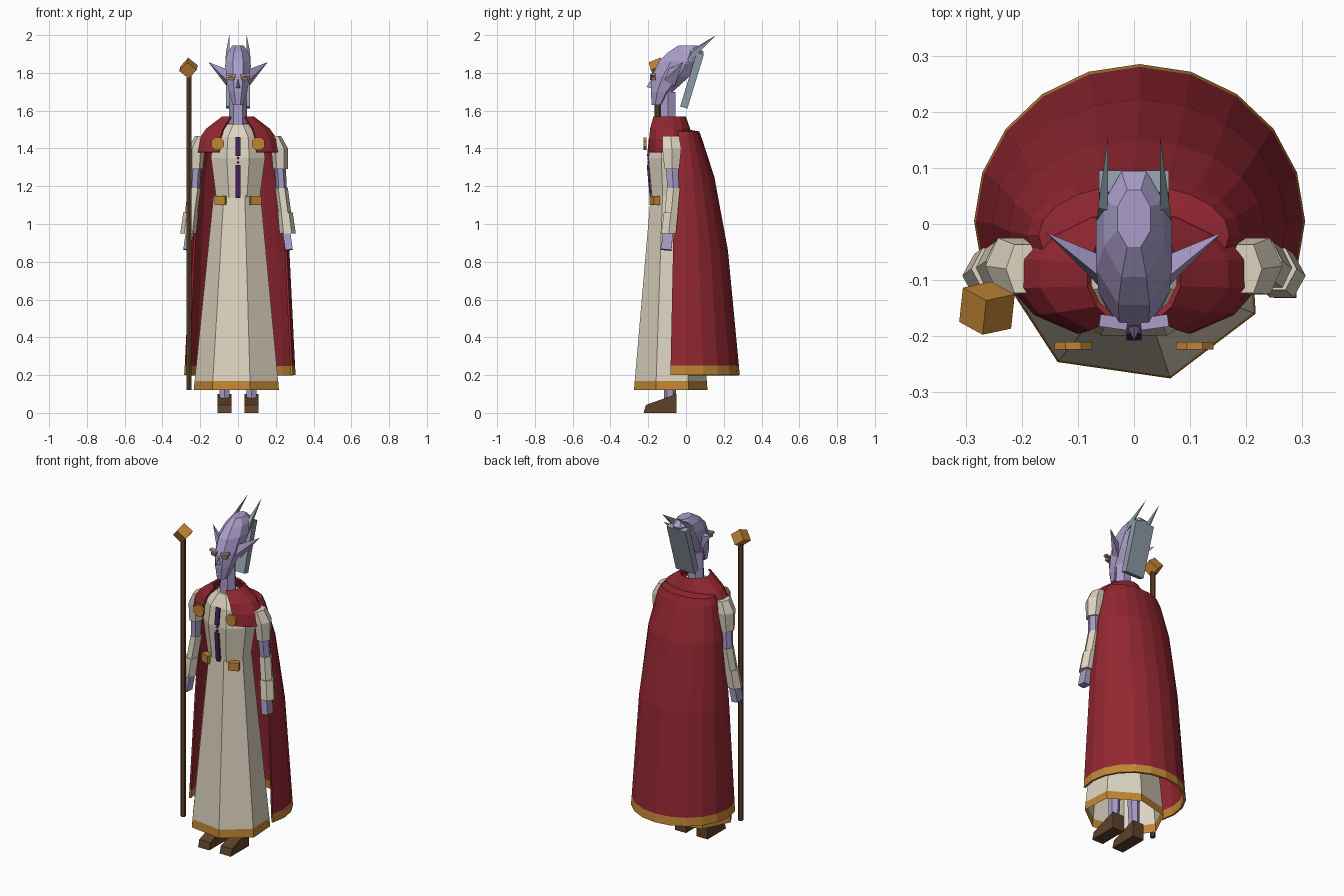
import bpy, math
from mathutils import Vector, Matrix, Euler

if "Cube" in bpy.data.objects:
    bpy.data.objects.remove(bpy.data.objects["Cube"], do_unlink=True)


def material(name, r, g, b):
    m = bpy.data.materials.new(name)
    m.use_nodes = True
    m.diffuse_color = (r, g, b, 1)
    m.node_tree.nodes["Principled BSDF"].inputs["Base Color"].default_value = (r, g, b, 1)
    return m


CREAM = material("cream_cloth", .73, .66, .53)
RED = material("red_cloth", .29, .02, .031)
SKIN = material("lilac_skin", .40, .34, .59)
GOLD = material("gold", .53, .235, .035)
BROWN = material("brown_wood", .11, .053, .022)
VIOLET = material("dark_violet", .07, .013, .10)
GREY = material("blue_grey", .27, .33, .38)


def make(name, verts, faces, *mats):
    me = bpy.data.meshes.new(name)
    me.from_pydata([tuple(v) for v in verts], [], faces)
    for m in mats:
        me.materials.append(m)
    ob = bpy.data.objects.new(name, me)
    bpy.context.collection.objects.link(ob)
    return ob


def loft(name, rings, sides, *mats, start=0.0, sweep=360.0, caps=True):
    """Stack of elliptical rings (z, cx, cy, rx, ry), listed upward; angles run from the front."""
    closed = sweep == 360
    cols = sides if closed else sides + 1
    verts, faces = [], []
    for z, cx, cy, rx, ry in rings:
        for i in range(cols):
            a = math.radians(start + sweep * i / sides)
            verts.append((cx + rx * math.sin(a), cy - ry * math.cos(a), z))
    for r in range(len(rings) - 1):
        for i in range(sides):
            j = (i + 1) % cols
            a, b = r * cols, (r + 1) * cols
            faces.append((a + i, a + j, b + j, b + i))
    if closed and caps:
        faces.append(tuple(reversed(range(cols))))
        faces.append(tuple(range(len(verts) - cols, len(verts))))
    return make(name, verts, faces, *mats)


def hem(ob, height):
    for p in ob.data.polygons:
        if p.center.z < height:
            p.material_index = 1


def thicken(ob, t):
    mod = ob.modifiers.new("thickness", 'SOLIDIFY')
    mod.thickness = t
    mod.offset = -1


BOX_FACES = [(0, 1, 3, 2), (4, 6, 7, 5), (0, 4, 5, 1), (2, 3, 7, 6), (0, 2, 6, 4), (1, 5, 7, 3)]


def box(name, center, size, mat, rot=(0, 0, 0)):
    turn = Euler([math.radians(d) for d in rot]).to_matrix()
    half = Vector(size) / 2
    verts = [Vector(center) + turn @ Vector((x * half.x, y * half.y, z * half.z))
             for x in (-1, 1) for y in (-1, 1) for z in (-1, 1)]
    return make(name, verts, BOX_FACES, mat)


def spike(name, base, tip, mat, side):
    """Pointed part: a base polygon drawn to a tip, mirrored by side."""
    pts = [(x * side, y, z) for x, y, z in base + [tip]]
    n = len(base)
    faces = [(i, (i + 1) % n, n) for i in range(n)] + [tuple(reversed(range(n)))]
    if side < 0:
        faces = [tuple(reversed(f)) for f in faces]
    return make(name, pts, faces, mat)


# Robe: seven-sided skirt with a gold hem, and bodice
skirt = loft("skirt", [(.12, 0, -.083, .235, .2), (.17, 0, -.083, .23, .196),
                       (1.15, 0, -.083, .13, .108)], 7, CREAM, GOLD, start=16, caps=False)
hem(skirt, .16)
loft("bodice", [(1.14, 0, -.083, .125, .105), (1.35, 0, -.083, .155, .125),
                (1.46, 0, -.083, .14, .11), (1.53, 0, -.09, .065, .065)], 8, CREAM, start=22.5)

# Front trim and belt pieces
box("lower_trim", (0, -.194, 1.225), (.026, .012, .175), VIOLET, (5, 0, 0))
box("upper_trim", (0, -.195, 1.41), (.026, .012, .10), VIOLET, (-6, 0, 0))
for z in (1.325, 1.35):
    box("trim_button", (0, -.198, z), (.014, .01, .014), VIOLET, (0, 45, 0))

# Cape: open arc with a gold hem
cape = loft("cape", [(.20, .01, .005, .295, .28), (.25, .01, .004, .292, .276),
                     (.86, .01, 0, .262, .222), (1.25, .005, -.012, .23, .162),
                     (1.45, 0, -.02, .19, .105), (1.49, 0, -.02, .17, .09),
                     (1.5, 0, -.03, .1, .04)],
            12, RED, GOLD, start=72, sweep=216)
hem(cape, .25)
thicken(cape, .012)

# Shoulder mantle, open at the front
mantle = loft("mantle", [(1.38, 0, -.09, .225, .118), (1.45, 0, -.09, .212, .118),
                         (1.505, 0, -.09, .172, .112), (1.57, 0, -.092, .085, .09)],
              12, RED, start=27, sweep=306)
thicken(mantle, .012)

# Neck and long skull
loft("neck", [(1.5, 0, -.095, .05, .047), (1.7, 0, -.095, .045, .045)], 6, SKIN, start=30)
loft("head", [(1.63, 0, -.15, .03, .034), (1.70, 0, -.128, .052, .063),
              (1.78, 0, -.082, .068, .107), (1.86, 0, -.035, .073, .118),
              (1.91, 0, 0, .058, .102), (1.945, 0, .01, .032, .055)], 8, SKIN, start=22.5)
spike("nose", [(-.02, -.165, 1.715), (.02, -.165, 1.715), (0, -.165, 1.80)],
      (0, -.208, 1.725), SKIN, 1)

# Hair panel behind the head
box("hair_panel", (0, .032, 1.76), (.125, .04, .3), GREY, (-17, 0, 0))

# Staff with a tilted block on top
loft("staff", [(.12, -.26, -.15, .016, .016), (1.8, -.26, -.15, .016, .016)], 6, BROWN)
box("staff_block", (-.262, -.15, 1.825), (.066, .066, .066), GOLD, (28, 38, 12))

# Paired parts
for s, label in ((1, "left"), (-1, "right")):
    # Face
    box(label + "_eye", (s * .034, -.176, 1.77), (.034, .02, .016), GOLD, (0, 0, s * 14))
    box(label + "_brow", (s * .037, -.175, 1.788), (.05, .022, .012), SKIN, (0, s * -8, s * 8))
    spike(label + "_ear", [(.058, -.115, 1.76), (.06, -.06, 1.73), (.06, -.055, 1.81),
                           (.06, -.095, 1.82)], (.157, -.015, 1.857), SKIN, s)
    spike(label + "_horn", [(.05, -.02, 1.83), (.068, -.012, 1.83), (.064, .03, 1.91),
                            (.046, .025, 1.92)], (.046, .16, 2.0), GREY, s)

    # Arm, sleeve, cuff and hand
    loft(label + "_sleeve", [(1.29, s * .225, -.075, .04, .045), (1.4, s * .22, -.075, .045, .058),
                             (1.465, s * .198, -.08, .03, .05)], 6, CREAM, start=30)
    loft(label + "_arm", [(.97, s * .258, -.088, .025, .027), (1.16, s * .232, -.066, .028, .035),
                          (1.32, s * .222, -.075, .03, .038)], 6, SKIN, start=30)
    loft(label + "_forearm_sleeve", [(1.04, s * .25, -.08, .034, .04),
                                     (1.19, s * .23, -.066, .034, .04)], 6, CREAM, start=30)
    loft(label + "_cuff", [(.95, s * .263, -.092, .043, .045),
                           (1.06, s * .25, -.08, .04, .043)], 6, CREAM, start=30)
    box(label + "_hand", (s * .263, -.1, .912), (.04, .055, .1), SKIN, (-5, s * -8, 0))

    # Mantle clasp and belt piece
    clasp = loft(label + "_clasp", [(-.007, 0, 0, .036, .036), (.007, 0, 0, .036, .036)],
                 8, GOLD, start=22.5)
    clasp.data.transform(Matrix.Translation((s * .108, -.217, 1.425))
                         @ Matrix.Rotation(math.pi / 2, 4, 'X'))
    box(label + "_belt_piece", (s * .09, -.165, 1.125), (.06, .034, .048), GOLD, (0, 0, s * 22))

    # Leg and wedge shoe
    loft(label + "_leg", [(.06, s * .073, -.085, .03, .03), (.6, s * .06, -.085, .042, .042)],
         6, SKIN)
    shoe = box(label + "_shoe", (s * .072, -.137, .05), (.075, .175, .1), BROWN)
    for v in shoe.data.vertices:
        if v.co.y < -.15 and v.co.z > .05:
            v.co.z = .042
            v.co.y += .012
